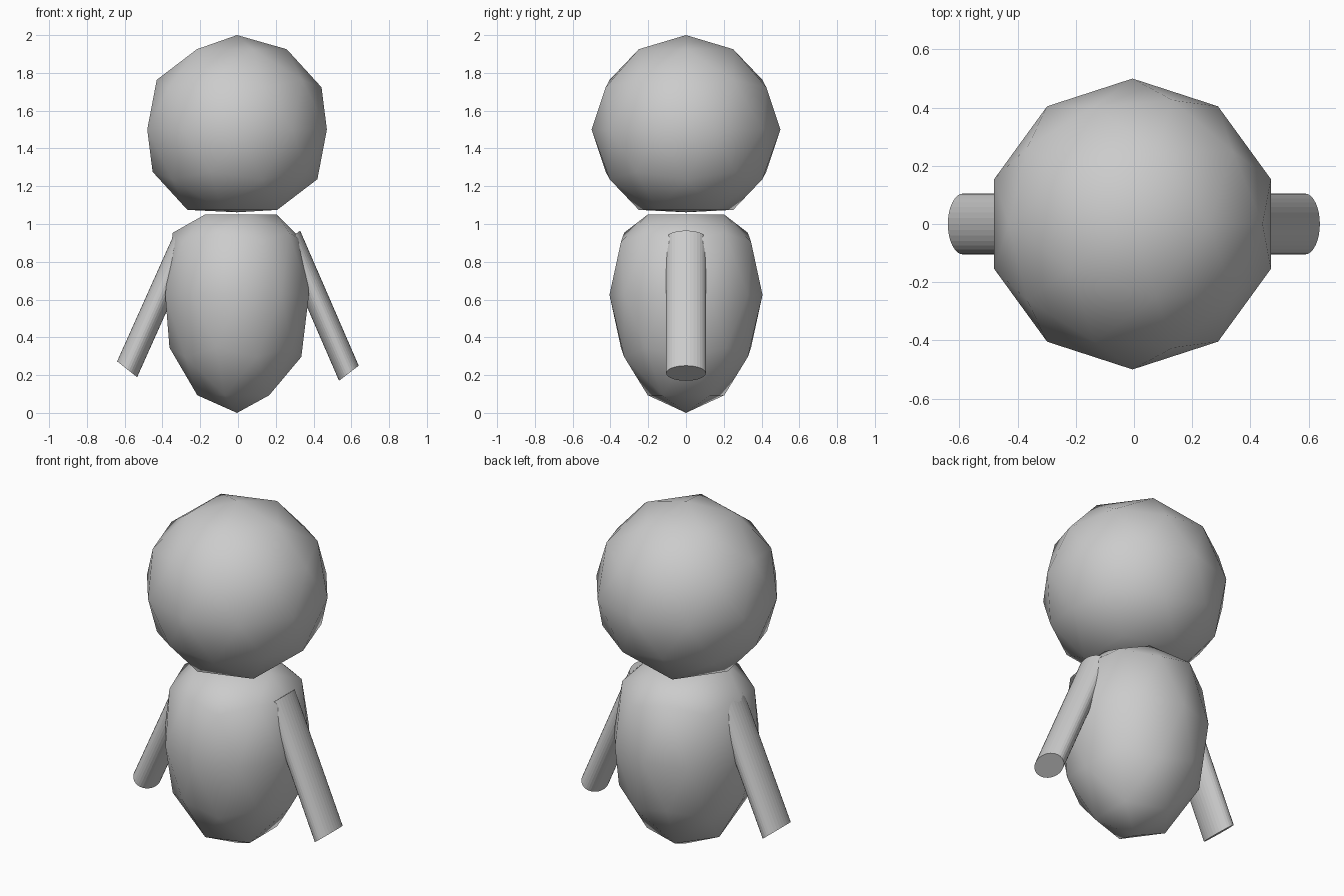
import bpy, bmesh
from mathutils import Matrix, Vector

if "Cube" in bpy.data.objects:
    bpy.data.objects.remove(bpy.data.objects["Cube"])


def finish(name, bm, smooth):
    mesh = bpy.data.meshes.new(name)
    bm.to_mesh(mesh)
    bm.free()
    for p in mesh.polygons:
        p.use_smooth = smooth
    obj = bpy.data.objects.new(name, mesh)
    bpy.context.collection.objects.link(obj)
    return obj


def ball(name, size, centre, low, high):
    """Low-poly icosphere whose neck side is pressed flat between low and high."""
    bm = bmesh.new()
    bmesh.ops.create_icosphere(bm, subdivisions=2, radius=1)
    for v in bm.verts:
        v.co = Vector((v.co.x * size[0], v.co.y * size[1], v.co.z * size[2])) + Vector(centre)
        v.co.z = min(max(v.co.z, low), high)
    return finish(name, bm, True)


def arm(name, top, bottom, cap):
    """Slanted cylinder; cap is the half-width of its skewed end in the xz plane."""
    top, bottom = Vector(top), Vector(bottom)
    cols = [Vector(cap), Vector((0, 0.105, 0)), top - bottom, (top + bottom) / 2]
    m = Matrix([[c[i] for c in cols] for i in range(3)] + [[0, 0, 0, 1]])
    bm = bmesh.new()
    bmesh.ops.create_cone(bm, cap_ends=True, segments=32, radius1=1, radius2=1, depth=1)
    bmesh.ops.transform(bm, matrix=m, verts=bm.verts)
    bmesh.ops.recalc_face_normals(bm, faces=bm.faces)
    return finish(name, bm, False)


# Head and body, flattened where they face each other
ball("head", (0.5, 0.5, 0.5), (-0.005, 0, 1.5), 1.062, 2.0)
ball("body", (0.4, 0.405, 0.625), (-0.005, 0, 0.625), 0.0, 1.05)

# Arms, the left one slightly higher at the hand
arm("right_arm", (0.277, 0, 0.925), (0.587, 0, 0.21), (0.052, 0, 0.04))
arm("left_arm", (-0.283, 0, 0.91), (-0.587, 0, 0.231), (-0.053, 0, 0.042))
